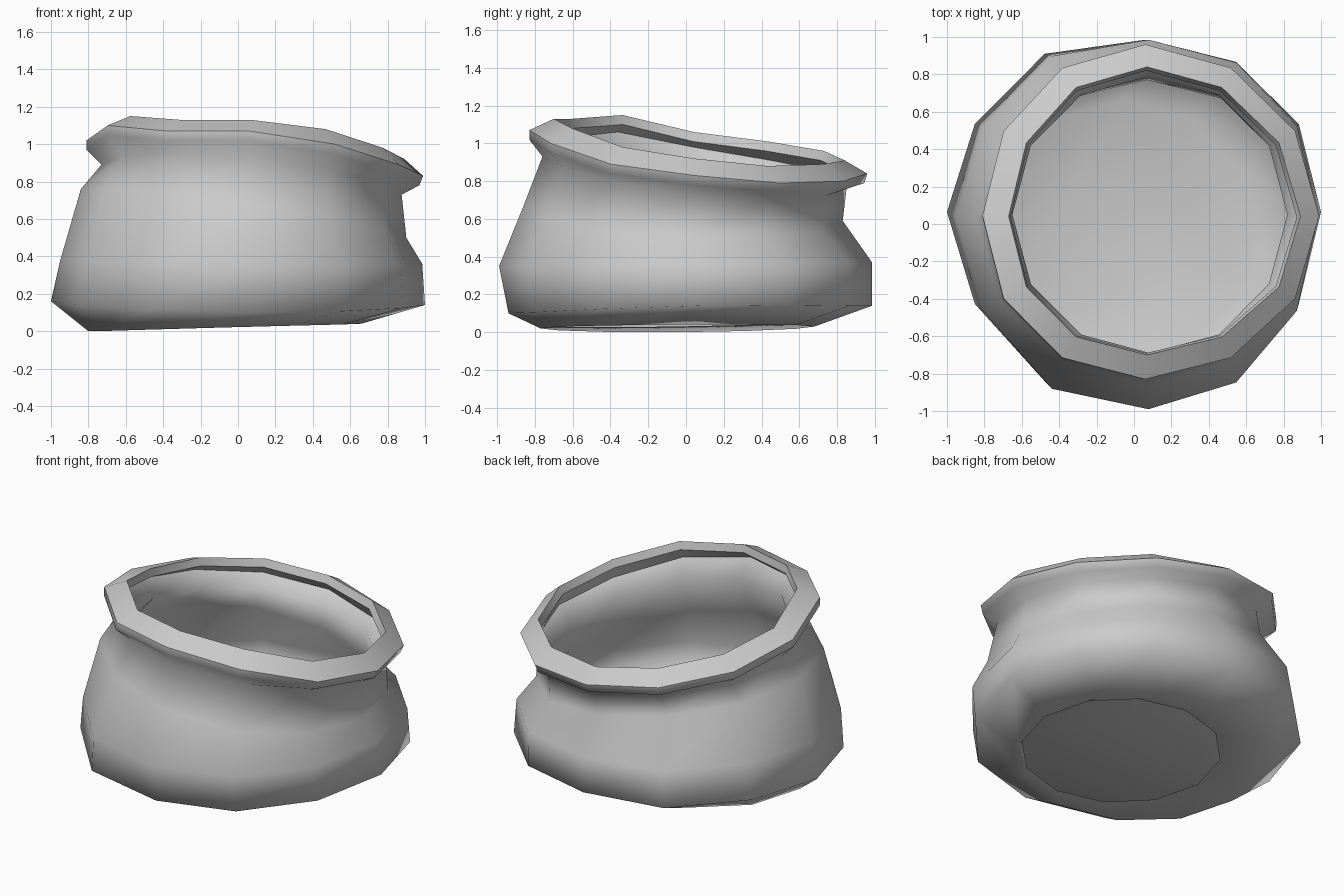
import bpy, bmesh
from math import cos, sin, pi

if "Cube" in bpy.data.objects:
    bpy.data.objects.remove(bpy.data.objects["Cube"])

N = 12  # sides around the pot


def ring(bm, left, right, front, back, bow=0.0, zs=None, bump=1.0):
    """Uneven ring through four (offset, height) points on the left, right, front and back."""
    cx, rx = (left[0] + right[0]) / 2, (right[0] - left[0]) / 2
    cy, ry = (front[0] + back[0]) / 2, (back[0] - front[0]) / 2
    zm = (left[1] + right[1] + front[1] + back[1]) / 4
    z2 = (left[1] + right[1] - front[1] - back[1]) / 4
    verts = []
    for i in range(N):
        c, s = cos(2 * pi * i / N), sin(2 * pi * i / N)
        z = zm + (right[1] - left[1]) / 2 * c + (back[1] - front[1]) / 2 * s + z2 * (c * c - s * s)
        if zs:
            z = zs[i]
        k = bump if i in (4, 8) else 1.0
        verts.append(bm.verts.new(((cx + rx * c + bow * s * s) * k,
                                   (cy + ry * s + bow * 0.7 * c * c) * k, z)))
    return verts


def lowered(zs, d):
    return [z - d for z in zs]


lip_z = [.92, .88, .89, .91, .96, 1.01, 1.06, 1.15, 1.13, 1.13, 1.08, .98]
out_z = [.83, .79, .80, .84, .89, .95, 1.02, 1.10, 1.07, 1.07, 1.0, .89]

bm = bmesh.new()
# sagging outer wall, from the open underside up to the neck
outer = [
    ring(bm, (-0.55, 0.03), (0.65, 0.05), (-0.66, 0.03), (0.54, 0.05)),
    ring(bm, (-0.80, 0.00), (0.66, 0.04), (-0.77, 0.02), (0.68, 0.03)),
    ring(bm, (-1.00, 0.16), (1.00, 0.14), (-0.94, 0.10), (0.985, 0.14), 0.06, bump=1.05),
    ring(bm, (-0.95, 0.38), (0.985, 0.36), (-0.99, 0.35), (0.985, 0.37), 0.06, bump=1.04),
    ring(bm, (-0.84, 0.76), (0.90, 0.50), (-0.86, 0.67), (0.83, 0.59), 0.04),
    ring(bm, (-0.73, 0.89), (0.875, 0.73), (-0.76, 0.93), (0.85, 0.76)),
]
# tilted rim: underside, outer edge, lip and inner edge
rim = [
    ring(bm, (-0.81, 0), (0.97, 0), (-0.83, 0), (0.945, 0), -0.03, lowered(out_z, 0.05)),
    ring(bm, (-0.81, 0), (0.99, 0), (-0.83, 0), (0.96, 0), -0.03, out_z),
    ring(bm, (-0.67, 0), (0.89, 0), (-0.70, 0), (0.84, 0), -0.04, lip_z),
    ring(bm, (-0.66, 0), (0.87, 0), (-0.69, 0), (0.82, 0), -0.04, lowered(lip_z, 0.05)),
]
# inner wall: undercut behind the lip, in to the neck, then out and down to the floor
inner = [
    ring(bm, (-0.73, 0), (0.90, 0), (-0.75, 0), (0.87, 0), -0.03, lowered(out_z, 0.04)),
    ring(bm, (-0.65, 0.87), (0.82, 0.71), (-0.69, 0.91), (0.79, 0.74)),
    ring(bm, (-0.78, 0.73), (0.84, 0.50), (-0.80, 0.65), (0.77, 0.59), 0.04),
    ring(bm, (-0.89, 0.37), (0.925, 0.34), (-0.93, 0.34), (0.92, 0.35), 0.06, bump=1.04),
    ring(bm, (-0.92, 0.20), (0.94, 0.18), (-0.88, 0.15), (0.92, 0.18), 0.06, bump=1.04),
    ring(bm, (-0.77, 0.07), (0.64, 0.09), (-0.74, 0.08), (0.66, 0.08)),
]
rings = outer + rim + inner
for a, b in zip(rings, rings[1:]):
    for i in range(N):
        j = (i + 1) % N
        bm.faces.new((a[i], a[j], b[j], b[i]))
bm.faces.new(inner[-1])  # floor

# crisp edges on the rim only
for loop in rim[1:] + inner[:1]:
    for i in range(N):
        bm.edges.get((loop[i], loop[(i + 1) % N])).smooth = False

mesh = bpy.data.meshes.new("pot")
bm.to_mesh(mesh)
bm.free()
pot = bpy.data.objects.new("pot", mesh)
bpy.context.collection.objects.link(pot)
mesh.polygons.foreach_set("use_smooth", [True] * len(mesh.polygons))
